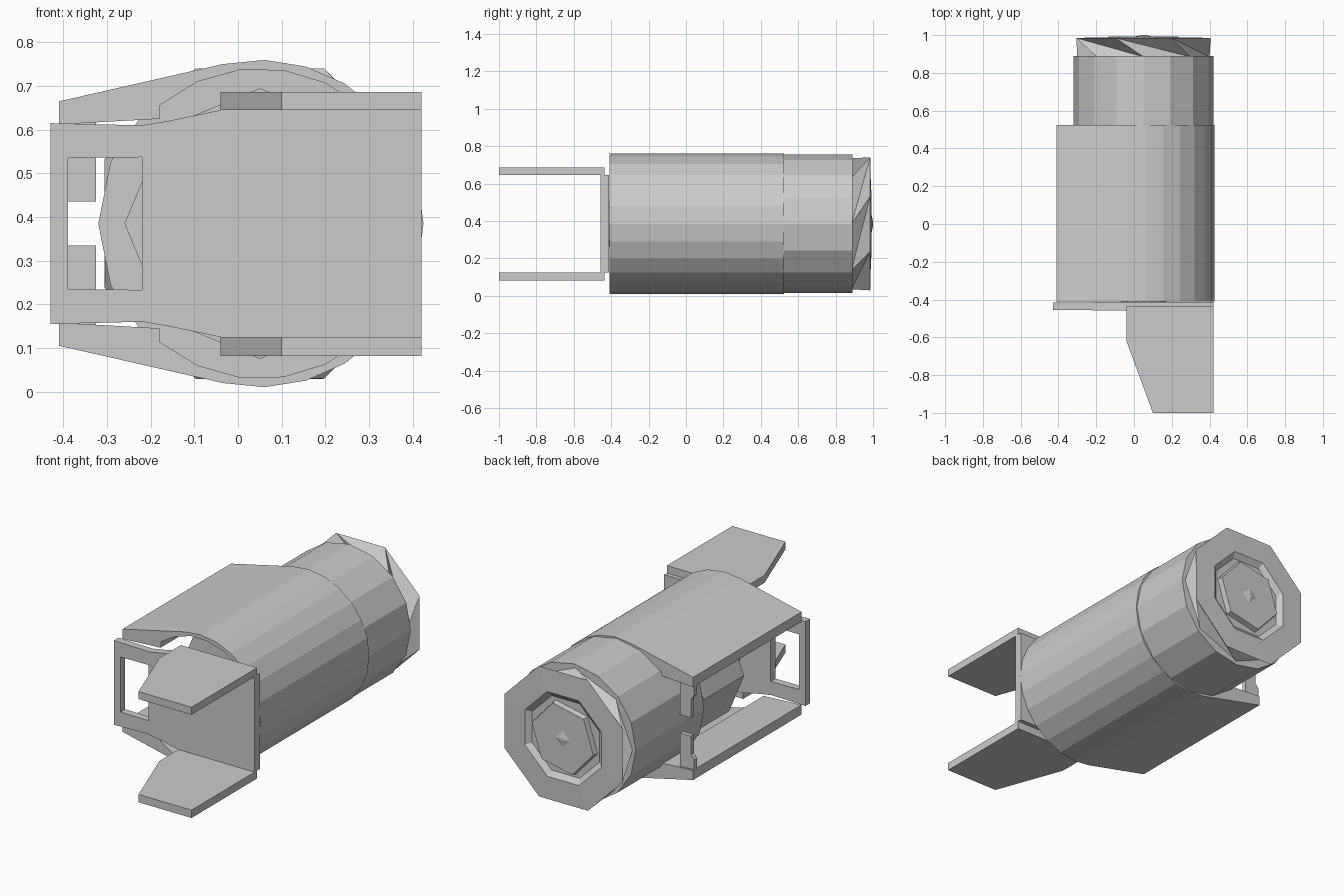
import bpy, bmesh, math

if "Cube" in bpy.data.objects:
    bpy.data.objects.remove(bpy.data.objects["Cube"])

CX, CZ = 0.05, 0.385   # axis of the round body


def make(name, bm):
    bmesh.ops.recalc_face_normals(bm, faces=bm.faces)
    me = bpy.data.meshes.new(name)
    bm.to_mesh(me)
    bm.free()
    ob = bpy.data.objects.new(name, me)
    bpy.context.collection.objects.link(ob)
    return ob


def prism(name, pts, a, b, axis):
    """Extrude an outline from a to b; axis 'Y' uses (x,z) points, 'Z' uses (x,y)."""
    bm = bmesh.new()
    place = (lambda p, d: (p[0], d, p[1])) if axis == 'Y' else (lambda p, d: (p[0], p[1], d))
    lo = [bm.verts.new(place(p, a)) for p in pts]
    hi = [bm.verts.new(place(p, b)) for p in pts]
    bm.faces.new(lo)
    bm.faces.new(hi)
    n = len(pts)
    for i in range(n):
        j = (i + 1) % n
        bm.faces.new((lo[i], lo[j], hi[j], hi[i]))
    return make(name, bm)


def arc(r, a0, a1, n):
    return [(CX + r * math.cos(math.radians(a0 + (a1 - a0) * i / n)),
             CZ + r * math.sin(math.radians(a0 + (a1 - a0) * i / n))) for i in range(n + 1)]


def turned(name, rings, n):
    """Stack of (radius, y, twist) rings around the body axis, capped at both ends."""
    bm = bmesh.new()
    loops = []
    for r, y, tw in rings:
        loops.append([bm.verts.new((CX + r * math.cos(2 * math.pi * (i + tw) / n), y,
                                    CZ + r * math.sin(2 * math.pi * (i + tw) / n)))
                      for i in range(n)])
    for p, q in zip(loops, loops[1:]):
        for i in range(n):
            j = (i + 1) % n
            bm.faces.new((p[i], p[j], q[j]))
            bm.faces.new((p[i], q[j], q[i]))
    bm.faces.new(loops[0])
    bm.faces.new(loops[-1])
    return make(name, bm)


def mirror_z(pts):
    return [(x, 2 * CZ - z) for x, z in pts]


# main housing: round shell with flat arms, open on the left
outer = [(-0.41, 0.665)] + arc(0.375, 103, -103, 14) + [(-0.41, 0.105)]
inner = [(-0.41, 0.158), (-0.18, 0.145)] + arc(0.355, -130, 130, 16) + [(-0.18, 0.625), (-0.41, 0.612)]
prism("housing_shell", outer + inner, -0.41, 0.525, 'Y')

# rear drum and the rotor seen through the side opening
turned("rear_drum", [(0.37, 0.30, 0), (0.37, 0.525, 0), (0.37, 0.89, 0)], 16)
turned("rotor", [(0.31, -0.13, 0), (0.31, 0.22, 0)], 8)
turned("rotor_shaft", [(0.12, -0.42, 0), (0.12, 0.35, 0)], 8)

# faceted end cap, boss and centre tip
turned("end_cap", [(0.35, 0.885, 0), (0.385, 0.985, 0.5), (0.25, 0.988, 0.5), (0.22, 0.965, 0.5)], 8)
turned("cap_boss", [(0.20, 0.95, 0.2), (0.19, 0.993, 0.2)], 6)
turned("cap_tip", [(0.08, 0.985, 0), (0.012, 1.0, 0)], 4)

# front plate
half = [(-0.22, 0.61), (-0.16, 0.62), (-0.04, 0.645), (0.42, 0.645)]
prism("front_plate", half + mirror_z(half)[::-1], -0.457, -0.412, 'Y')

# window frame to the left of the plate
prism("frame_post", [(-0.43, 0.615), (-0.39, 0.535), (-0.39, 0.235), (-0.43, 0.155)], -0.455, -0.415, 'Y')
rail = [(-0.43, 0.615), (-0.22, 0.61), (-0.22, 0.537), (-0.39, 0.535)]
tab = [(-0.41, 0.612), (-0.325, 0.617), (-0.325, 0.435), (-0.39, 0.435), (-0.39, 0.535), (-0.41, 0.56)]
for side, f in (("top", lambda p: p), ("bottom", mirror_z)):
    prism("frame_rail_" + side, f(rail), -0.455, -0.415, 'Y')
    prism("rear_tab_" + side, f(tab), 0.49, 0.515, 'Y')

# mounting flanges reaching forward
flange = [(-0.04, -0.435), (-0.04, -0.62), (0.10, -1.0), (0.42, -1.0), (0.42, -0.435)]
for side, a, b in (("top", 0.645, 0.686), ("bottom", 0.082, 0.125)):
    prism("flange_" + side, flange, a, b, 'Z')
